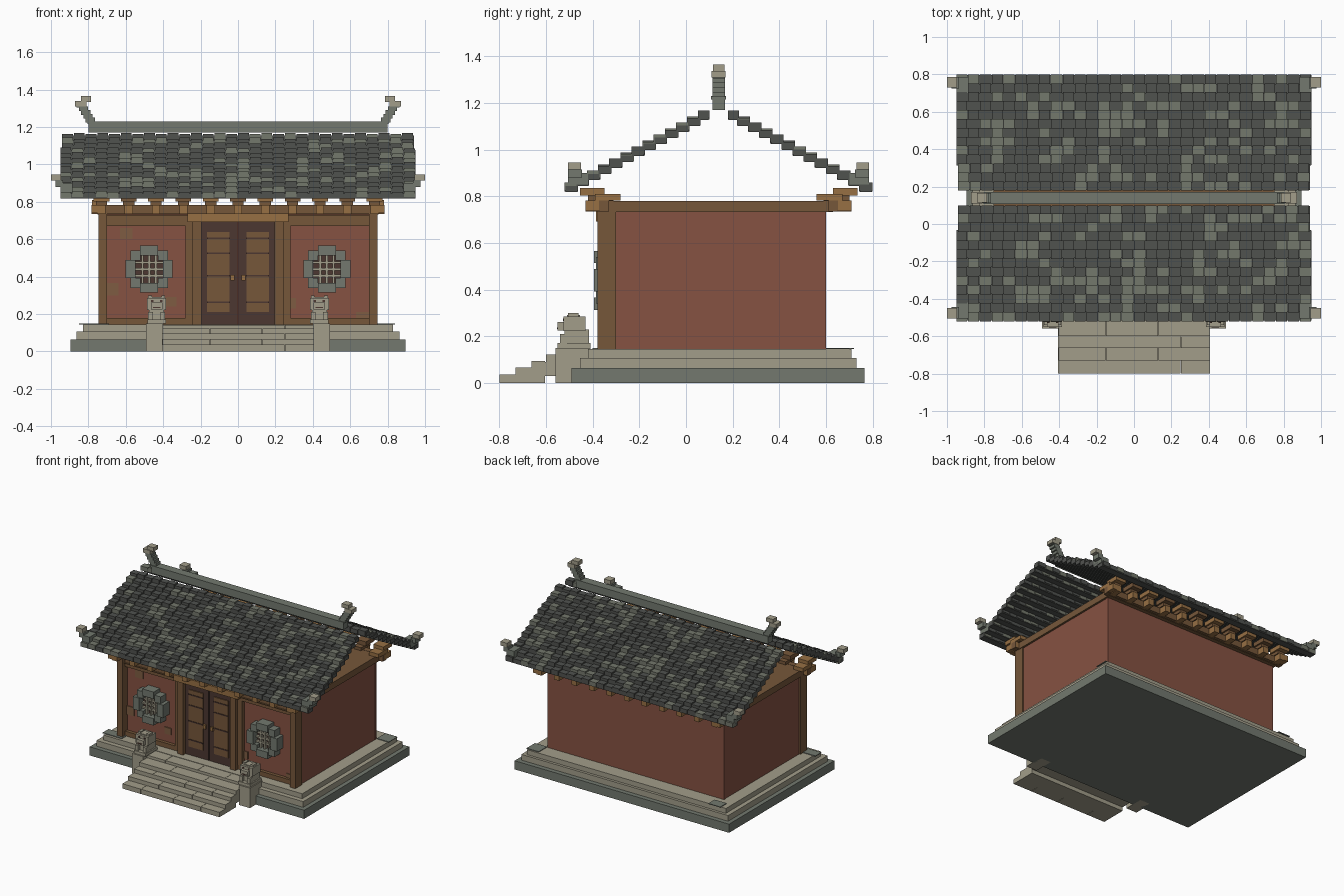
import bpy, bmesh, math, random
from mathutils import Matrix, Vector

random.seed(4)
CY = 0.14  # depth centre of the building


def material(name, r, g, b):
    m = bpy.data.materials.new(name)
    m.diffuse_color = [(c / 255 / 12.92) if c < 11 else ((c / 255 + 0.055) / 1.055) ** 2.4
                       for c in (r, g, b)] + [1]
    return m


RED = material("red plaster", 134, 82, 66)
BROWN = material("brown wood", 118, 87, 58)
TAN = material("light wood", 151, 112, 68)
DARK = material("dark wood", 76, 55, 49)
STONE = material("grey stone", 115, 121, 111)
PALE = material("pale stone", 162, 157, 138)
TILE = material("dark tile", 80, 82, 79)
TILE2 = material("light tile", 116, 120, 108)
PATCH = material("worn plaster", 126, 92, 66)


def build(name, boxes, mats, mirror_x=False, mirror_y=False):
    """Boxes are (x0, x1, y0, y1, z0, z1[, material slot])."""
    bm = bmesh.new()
    for b in boxes:
        size = Vector((b[1] - b[0], b[3] - b[2], b[5] - b[4]))
        mid = Vector((b[0] + b[1], b[2] + b[3], b[4] + b[5])) / 2
        for sx in ((1, -1) if mirror_x else (1,)):
            for sy in ((1, -1) if mirror_y else (1,)):
                c = Vector((mid.x * sx, CY + (mid.y - CY) * sy, mid.z))
                geo = bmesh.ops.create_cube(bm, size=1, matrix=Matrix.Translation(c) @ Matrix.Diagonal((*size, 1)))
                for f in {f for v in geo["verts"] for f in v.link_faces}:
                    f.material_index = b[6] if len(b) > 6 else 0
    me = bpy.data.meshes.new(name)
    bm.to_mesh(me)
    bm.free()
    for m in mats:
        me.materials.append(m)
    ob = bpy.data.objects.new(name, me)
    bpy.context.collection.objects.link(ob)
    return ob


# Stepped platform with loose paving plates
build("platform_base", [(-.895, .895, -.49, .765, 0, .065)], [STONE])
build("platform_tiers", [(-.863, .863, -.455, .73, .065, .108), (-.83, .83, -.42, .71, .108, .145)], [PALE])
build("loose_pavers", [(-.85, -.69, -.40, -.33, .145, .15), (.74, .84, .6, .7, .145, .15),
                       (-.79, -.69, .645, .72, .145, .15)], [STONE])

# Entrance stairs made of slabs
stairs = [(-.405, .405, -.605, -.45, .03, .09)]
for i, (y0, z0, z1) in enumerate([(-.8, 0, .036), (-.73, 0, .066), (-.662, 0, .095), (-.6, .03, .122), (-.51, .03, .142)]):
    cuts = [-.405, -.15, .13, .405] if i % 2 else [-.405, -.25, .02, .25, .405]
    for a, b in zip(cuts, cuts[1:]):
        stairs.append((a, b - .002 if b < .4 else b, y0, -.605 if i < 3 else -.42, z0, z1))
build("stairs", stairs, [PALE])

# Guardian statues on pedestals beside the stairs
build("guardian_statues", [
    (.402, .492, -.56, -.41, 0, .15),
    (.385, .485, -.55, -.41, .15, .172),
    (.395, .475, -.52, -.415, .172, .23),
    (.39, .415, -.54, -.51, .172, .21), (.455, .48, -.54, -.51, .172, .21),
    (.385, .487, -.525, -.43, .222, .285),
    (.405, .465, -.55, -.52, .225, .262),
    (.39, .41, -.505, -.46, .285, .3), (.46, .48, -.505, -.46, .285, .3),
    (.41, .46, -.51, -.455, .285, .292),
    (.405, .418, -.528, -.52, .265, .276, 1), (.452, .465, -.528, -.52, .265, .276, 1),
    (.415, .455, -.553, -.548, .232, .239, 1)], [PALE, DARK], mirror_x=True)

# Walls and worn patches
build("walls", [(-.735, .735, -.32, .59, .145, .735), (-.738, .738, .585, .6, .145, .735)], [RED])
build("worn_patches", [(-.63, -.565, -.327, -.318, .6, .66), (-.7, -.64, -.327, -.318, .3, .365),
                       (-.385, -.33, -.327, -.318, .24, .29), (.25, .31, -.327, -.318, .23, .285),
                       (.63, .7, -.327, -.318, .18, .21)], [PATCH])

# Timber frame on the front
build("front_columns", [(.7, .745, -.38, -.3, .145, .735), (.195, .242, -.375, -.3, .145, .695),
                        (.242, .28, -.35, -.3, .18, .73), (.735, .742, -.32, -.3, .145, .735)],
      [BROWN], mirror_x=True)
build("front_rails", [(.242, .7, -.345, -.3, .145, .18), (.242, .7, -.35, -.3, .67, .73),
                      (.242, .7, -.358, -.3, .695, .702)], [BROWN], mirror_x=True)
build("door_lintel", [(-.27, .27, -.385, -.3, .692, .737)], [TAN])

# Double doors with inset panels and handles
doors = [(.003, .195, -.345, -.3, .145, .692), (.045, .165, -.352, -.34, .21, .64, 1),
         (.02, .04, -.36, -.34, .38, .41, 2)]
doors += [(.045, .165, -.356, -.345, z, z + .008, 0) for z in (.26, .4, .52, .6)]
build("doors", doors, [DARK, BROWN, TAN], mirror_x=True)

# Round lattice windows with blocky stone rims
WX, WZ = .475, .44
win = [(WX - .08, WX + .08, -.34, -.31, WZ - .08, WZ + .08, 1)]
for k in range(8):
    a = k * math.pi / 4
    r, h = (.1, .026) if k % 2 == 0 else (.104, .026)
    cx, cz = WX + r * math.cos(a), WZ + r * math.sin(a)
    hx, hz = (h, .048) if k in (0, 4) else (.048, h) if k in (2, 6) else (h, h)
    win.append((cx - hx, cx + hx, -.385 if k % 2 else -.395, -.31, cz - hz, cz + hz, 0))
for k in (-1, 0, 1):
    o = k * .035
    win.append((WX + o - .006, WX + o + .006, -.365, -.31, WZ - .08, WZ + .08, 2))
    win.append((WX - .08, WX + .08, -.36, -.31, WZ + o - .006, WZ + o + .006, 2))
build("round_windows", win, [STONE, DARK, PALE], mirror_x=True)

# Top beams and ceiling
build("top_beams", [(-.75, .75, -.35, .63, .732, .78), (-.782, .782, -.372, -.33, .735, .782),
                    (-.782, .782, .61, .652, .735, .782)], [BROWN])

# Eave brackets along front and back
brackets = []
for k in range(11):
    x = -.73 + .146 * k
    brackets += [(x - .022, x + .022, -.43, -.35, .735, .782, 0), (x - .03, x + .03, -.42, -.31, .78, .803, 1),
                 (x - .042, x + .042, -.455, -.35, .803, .835, 1 if k % 2 else 0)]
build("eave_brackets", brackets, [TAN, BROWN], mirror_y=True)
build("corner_brackets", [(.75, .782, -.43, -.33, .74, .782), (.7, .78, -.39, -.28, .782, .81)],
      [TAN], mirror_x=True, mirror_y=True)

# Tiled roof: stepped courses of alternating tiles on both slopes
ROWS, COLS = 13, 30
for name, side in (("front_roof", -1), ("back_roof", 1)):
    tiles = []
    for i in range(ROWS):
        half = .95 if i < 10 else .94
        far, near = .66 - .0477 * i, .66 - .0477 * (i + 1) - .01
        near = max(near, .04)
        top = .853 + .0258 * i
        y0, y1 = sorted((CY + side * far, CY + side * near))
        tiles.append((-half, half, y0 + .003, y1 - .003, top - .035, top - .008, 0))
        pitch = 2 * half / COLS
        for c in range(COLS):
            x = -half + c * pitch
            lift = .006 if (c + i) % 2 else 0
            tiles.append((x, x + pitch - .005, y0, y1, top - .033 + lift, top + lift,
                          1 if random.random() < .27 else 0))
    build(name, tiles, [TILE, TILE2])

# Upturned eave corners
build("eave_corners", [(.885, .95, -.505, -.42, .85, .9, 0), (.935, .975, -.505, -.445, .88, .916, 0),
                       (.945, 1.0, -.505, -.45, .915, .945, 1)], [STONE, PALE], mirror_x=True, mirror_y=True)

# Ridge with stepped horn finials
build("ridge", [(-.8, .8, .113, .167, 1.17, 1.215), (-.805, .805, .108, .172, 1.215, 1.23)], [STONE])
horn = [(.765 + .012 * i, .815 + .012 * i, .113, .167, 1.225 + .02 * i, 1.25 + .02 * i, 0) for i in range(5)]
horn += [(.81, .872, .11, .17, 1.31, 1.338, 1), (.785, .84, .115, .165, 1.335, 1.365, 1)]
build("ridge_horns", horn, [STONE, PALE], mirror_x=True)
